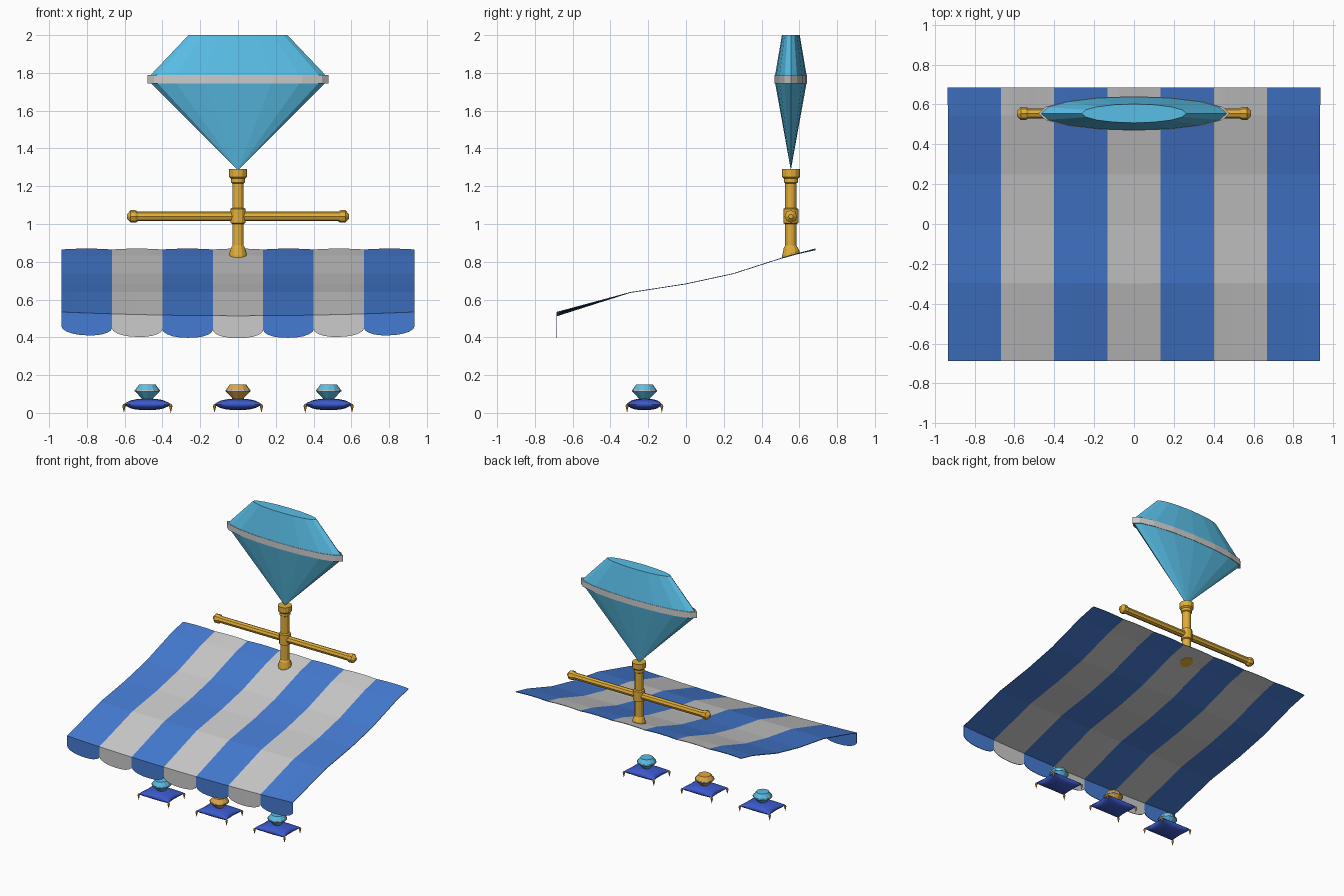
import bpy, bmesh, math
from mathutils import Matrix, Vector

if "Cube" in bpy.data.objects:
    bpy.data.objects.remove(bpy.data.objects["Cube"])


def mat(name, rgb):
    m = bpy.data.materials.new(name)
    m.diffuse_color = (*rgb, 1)
    m.use_nodes = True
    m.node_tree.nodes["Principled BSDF"].inputs["Base Color"].default_value = m.diffuse_color
    return m


BLUE = mat("blue_cloth", (0.06, 0.2, 0.65))
NAVY = mat("cushion_blue", (0.045, 0.1, 0.6))
GOLD = mat("gold", (0.75, 0.42, 0.04))
AQUA = mat("aqua_gem", (0.10, 0.52, 0.80))
AMBER = mat("amber_gem", (0.75, 0.38, 0.06))


def finish(name, bm, material=None, smooth=None):
    bmesh.ops.remove_doubles(bm, verts=bm.verts, dist=1e-5)
    bmesh.ops.recalc_face_normals(bm, faces=bm.faces)
    me = bpy.data.meshes.new(name)
    bm.to_mesh(me)
    bm.free()
    ob = bpy.data.objects.new(name, me)
    bpy.context.collection.objects.link(ob)
    if material:
        me.materials.append(material)
    if smooth:
        bpy.context.view_layer.objects.active = ob
        ob.select_set(True)
        bpy.ops.object.shade_smooth_by_angle(angle=math.radians(smooth))
        ob.select_set(False)
    return ob


def lathe(name, prof, sides, matrix, material=None, caps=True):
    """Revolve (radius, height) pairs around local z."""
    bm = bmesh.new()
    rings = [[bm.verts.new((r * math.cos(2 * math.pi * i / sides),
                            r * math.sin(2 * math.pi * i / sides), z))
              for i in range(sides)] for r, z in prof]
    for a, b in zip(rings, rings[1:]):
        for i in range(sides):
            j = (i + 1) % sides
            bm.faces.new((a[i], a[j], b[j], b[i]))
    if caps:
        for ring, (r, z) in ((rings[0], prof[0]), (rings[-1], prof[-1])):
            if r > 1e-4:
                bm.faces.new(ring)
    bmesh.ops.dissolve_degenerate(bm, dist=1e-6, edges=bm.edges)
    bm.transform(matrix)
    return finish(name, bm, material)


# striped awning: sloping canopy and scalloped front valance, one strip per stripe
SLOPE = [(0.685, 0.863), (0.546, 0.832), (0.25, 0.737), (0, 0.683), (-0.297, 0.637), (-0.685, 0.533)]
HALF, COLS = 0.935, 10
WIDTH = 2 * HALF / 7


def stripe(k):
    bm = bmesh.new()
    cols = []
    for c in range(COLS + 1):
        t = -math.cos(math.pi * c / COLS)
        x = -HALF + WIDTH * (k + 0.5 + t / 2)
        sag = 0.02 * (1 - (x / HALF) ** 2)
        col = []
        for y, z in SLOPE:
            drop = sag * max(0, (-y - 0.297) / 0.388)
            puff = 0.005 * (1 - t * t) if y > 0.6 else 0
            col.append(bm.verts.new((x, y, z - drop + puff)))
        hem = 0.075 + 0.042 * max(0, 1 - abs(t) ** 2.4) ** 0.55
        col.append(bm.verts.new((x, -0.684, SLOPE[-1][1] - sag - hem)))
        cols.append(col)
    for a, b in zip(cols, cols[1:]):
        for i in range(len(a) - 1):
            bm.faces.new((a[i], a[i + 1], b[i + 1], b[i]))
    ob = finish(f"awning_stripe_{k + 1}", bm, None if k % 2 else BLUE)
    mod = ob.modifiers.new("cloth", "SOLIDIFY")
    mod.thickness, mod.offset = 0.004, 0


for k in range(7):
    stripe(k)

# sign post, its foot sheared to sit on the slope
PY = 0.555
post = lathe("sign_post", [(0.046, 0.83), (0.046, 0.845), (0.037, 0.875), (0.03, 0.885), (0.03, 1.0),
                           (0.04, 1.005), (0.04, 1.08), (0.03, 1.085), (0.03, 1.215), (0.037, 1.22),
                           (0.037, 1.24), (0.048, 1.25), (0.048, 1.29)], 12,
             Matrix.Translation((0, PY, 0)), GOLD)
for v in post.data.vertices:
    if v.co.z < 0.86:
        v.co.z += 0.28 * (v.co.y - PY)

# crossbar with knob ends
half_bar = [(0.025, 0), (0.025, 0.53), (0.033, 0.542), (0.033, 0.568), (0.012, 0.588)]
lathe("sign_crossbar", [(r, -z) for r, z in half_bar[:0:-1]] + half_bar[1:], 8,
      Matrix.Translation((0, PY, 1.04)) @ Matrix.Rotation(math.pi / 2, 4, 'Y'), GOLD)

# big flattened gem sign and its girdle band
flat = Matrix.Translation((0, PY, 0)) @ Matrix.Diagonal((1, 0.18, 1, 1))
lathe("sign_gem", [(0, 1.285), (0.235, 1.52), (0.466, 1.75), (0.466, 1.785), (0.262, 2.0)], 16, flat, AQUA)
lathe("sign_gem_band", [(0.466, 1.745), (0.48, 1.745), (0.48, 1.79), (0.466, 1.79)], 16, flat, caps=False)


# display cushion: two puffed sheets with pinched-in sides
def cushion(name, cx, cy):
    n = 10
    bm = bmesh.new()
    for s in (1, -1):
        g = []
        for i in range(n + 1):
            row = []
            for j in range(n + 1):
                u, v = -math.cos(math.pi * i / n), -math.cos(math.pi * j / n)
                puff = max(0, (1 - u * u) * (1 - v * v)) ** 0.4
                row.append(bm.verts.new((cx + 0.127 * u * (1 - 0.13 * (1 - v * v)),
                                         cy + 0.095 * v * (1 - 0.1 * (1 - u * u)),
                                         0.045 + s * 0.031 * puff)))
            g.append(row)
        for i in range(n):
            for j in range(n):
                bm.faces.new((g[i][j], g[i + 1][j], g[i + 1][j + 1], g[i][j + 1]))
    finish(name, bm, NAVY, 50)


# three gems on cushions with corner tassels
for n, (cx, m) in enumerate(((-0.48, AQUA), (0, AMBER), (0.48, AQUA)), 1):
    cy = -0.22
    at = Matrix.Translation((cx, cy, 0))
    cushion(f"cushion_{n}", cx, cy)
    lathe(f"small_gem_{n}", [(0, 0.045), (0.064, 0.113), (0.064, 0.122), (0.044, 0.15)], 12, at, m)
    lathe(f"small_gem_band_{n}", [(0.062, 0.114), (0.067, 0.114), (0.067, 0.121), (0.062, 0.121)],
          12, at, caps=False)
    for i, (sx, sy) in enumerate(((-1, -1), (1, -1), (1, 1), (-1, 1)), 1):
        lathe(f"tassel_{n}_{i}", [(0, 0), (0.009, 0.036), (0.004, 0.046)], 6,
              Matrix.Translation((cx + sx * 0.124, cy + sy * 0.092, 0)), GOLD)
